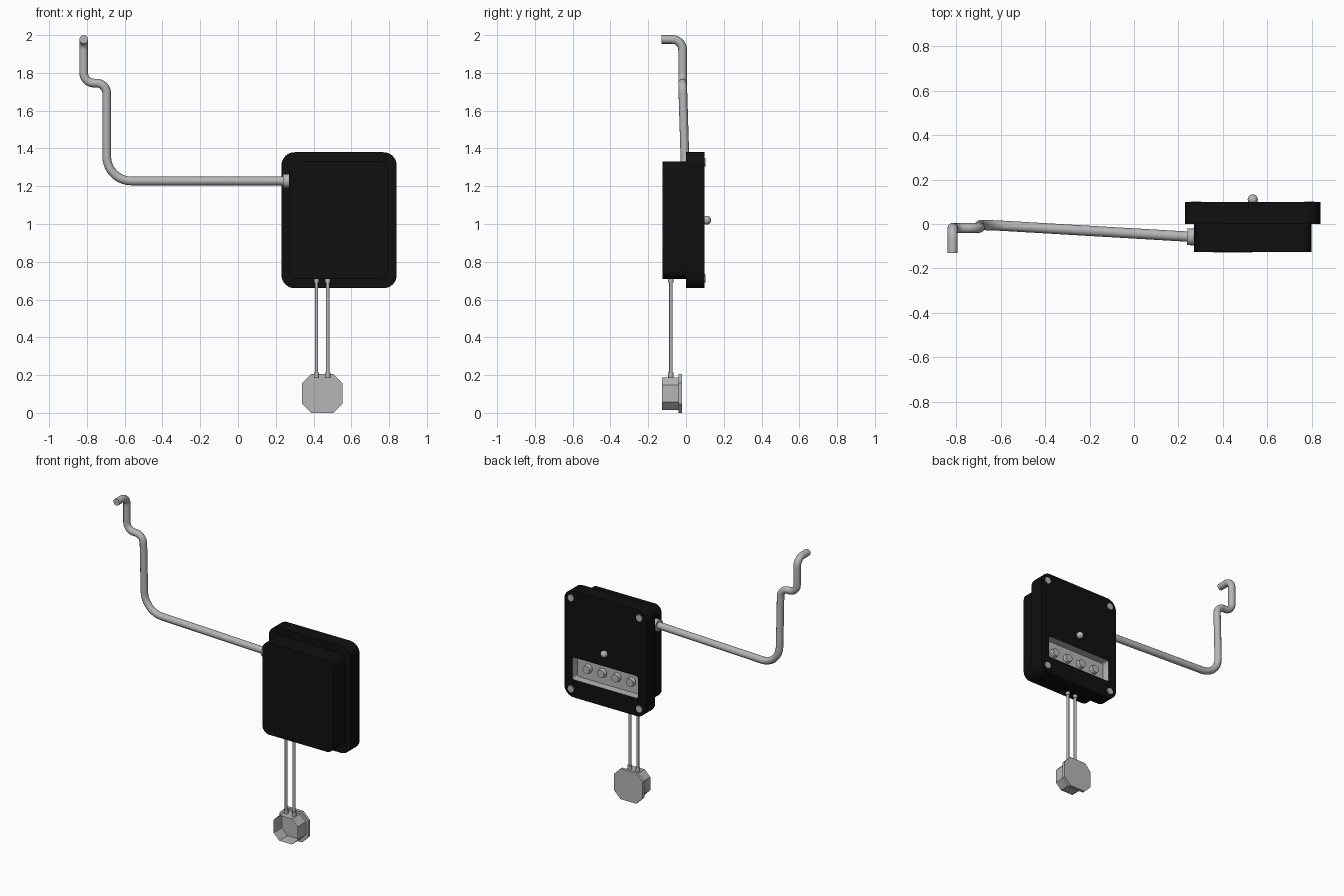
import bpy, bmesh, math
from mathutils import Vector, Matrix

cube = bpy.data.objects.get("Cube")
if cube:
    bpy.data.objects.remove(cube, do_unlink=True)


def material(name, value, rough):
    m = bpy.data.materials.new(name)
    m.use_nodes = True
    col = (value, value, value, 1)
    m.diffuse_color = col
    bsdf = m.node_tree.nodes["Principled BSDF"]
    bsdf.inputs["Base Color"].default_value = col
    bsdf.inputs["Roughness"].default_value = rough
    return m


BLACK = material("casing black", 0.005, 0.6)
GREY = material("metal grey", 0.47, 0.5)


def finish(name, bm, mat, angle=35):
    bmesh.ops.recalc_face_normals(bm, faces=bm.faces[:])
    mesh = bpy.data.meshes.new(name)
    bm.to_mesh(mesh)
    bm.free()
    ob = bpy.data.objects.new(name, mesh)
    bpy.context.collection.objects.link(ob)
    mesh.materials.append(mat)
    smooth(ob, angle)
    return ob


def smooth(ob, angle=35):
    bpy.ops.object.select_all(action="DESELECT")
    ob.select_set(True)
    bpy.context.view_layer.objects.active = ob
    bpy.ops.object.shade_smooth_by_angle(angle=math.radians(angle))


def slab(name, cx, cz, w, h, y0, y1, r, segs, mat, open_front=False):
    """Rounded (or chamfered, segs=1) rectangle in XZ, extruded along y."""
    ring = []
    corners = [(1, 1), (-1, 1), (-1, -1), (1, -1)]
    for q, (sx, sz) in enumerate(corners):
        for i in range(segs + 1):
            a = math.pi / 2 * (q + i / segs)
            ring.append((cx + sx * (w / 2 - r) + r * math.cos(a),
                         cz + sz * (h / 2 - r) + r * math.sin(a)))
    bm = bmesh.new()
    front = [bm.verts.new((x, y0, z)) for x, z in ring]
    back = [bm.verts.new((x, y1, z)) for x, z in ring]
    n = len(ring)
    for i in range(n):
        j = (i + 1) % n
        bm.faces.new((front[i], front[j], back[j], back[i]))
    bm.faces.new(back)
    if not open_front:
        bm.faces.new(front)
    return finish(name, bm, mat, 35)


def cylinder(name, start, end, r, mat, r2=None, sides=20):
    a, b = Vector(start), Vector(end)
    d = b - a
    rot = d.to_track_quat("Z", "Y").to_matrix().to_4x4()
    bm = bmesh.new()
    bmesh.ops.create_cone(bm, cap_ends=True, segments=sides, radius1=r,
                          radius2=r if r2 is None else r2, depth=d.length,
                          matrix=Matrix.Translation((a + b) / 2) @ rot)
    return finish(name, bm, mat)


def bent_rod(name, path, r, mat):
    """Tube through corner points; each entry is (point, bend radius)."""
    pts = [Vector(p) for p, _ in path]
    out = [pts[0]]
    for i in range(1, len(pts) - 1):
        c, rad = pts[i], path[i][1]
        d1 = (c - pts[i - 1]).normalized()
        d2 = (pts[i + 1] - c).normalized()
        half = d1.angle(d2) / 2
        t = rad * math.tan(half)
        centre = c + (d2 - d1).normalized() * (rad / math.cos(half))
        u, v = (c - d1 * t - centre).normalized(), (c + d2 * t - centre).normalized()
        out += [centre + u.slerp(v, k / 10).normalized() * rad for k in range(11)]
    out.append(pts[-1])
    cu = bpy.data.curves.new(name, "CURVE")
    cu.dimensions = "3D"
    cu.bevel_depth = r
    cu.bevel_resolution = 4
    cu.use_fill_caps = True
    sp = cu.splines.new("POLY")
    sp.points.add(len(out) - 1)
    for p, co in zip(sp.points, out):
        p.co = (*co, 1)
    ob = bpy.data.objects.new(name, cu)
    bpy.context.collection.objects.link(ob)
    cu.materials.append(mat)
    bpy.ops.object.select_all(action="DESELECT")
    ob.select_set(True)
    bpy.context.view_layer.objects.active = ob
    bpy.ops.object.convert(target="MESH")
    smooth(bpy.context.view_layer.objects.active, 50)


CX, CZ = 0.535, 1.02

# Casing: front box and wider back plate
slab("front_box", CX, CZ, 0.53, 0.62, -0.125, 0.005, 0.05, 6, BLACK)
plate = slab("back_plate", CX, CZ, 0.61, 0.72, 0.0, 0.098, 0.07, 8, BLACK)

# Terminal recess cut into the back plate, lined in grey
cutter = slab("recess_cutter", CX, 0.855, 0.49, 0.15, 0.045, 0.2, 0.015, 3, GREY)
cutter.hide_render = True
plate.data.materials.append(GREY)
cut = plate.modifiers.new("recess", "BOOLEAN")
cut.operation = "DIFFERENCE"
cut.solver = "EXACT"
cut.material_mode = "TRANSFER"
cut.object = cutter
bpy.ops.object.select_all(action="DESELECT")
plate.select_set(True)
bpy.context.view_layer.objects.active = plate
bpy.ops.object.modifier_apply(modifier=cut.name)
bpy.data.objects.remove(cutter, do_unlink=True)
smooth(plate)

# Row of terminals inside the recess
for i in range(4):
    x = CX + (i - 1.5) * 0.108
    cylinder(f"terminal_{i + 1}", (x, 0.04, 0.855), (x, 0.07, 0.855), 0.03, GREY, 0.026)

# Corner screws and centre knob on the back
for sx, side in ((1, "left"), (-1, "right")):
    for sz, level in ((1, "upper"), (-1, "lower")):
        x, z = CX + sx * 0.255, CZ + sz * 0.307
        cylinder(f"{level}_{side}_screw", (x, 0.09, z), (x, 0.102, z), 0.027, GREY, 0.022)
bm = bmesh.new()
bmesh.ops.create_uvsphere(bm, u_segments=20, v_segments=12, radius=0.023,
                          matrix=Matrix.Translation((CX, 0.11, CZ)))
finish("centre_knob", bm, GREY)

# Bent crank rod with its collar on the casing
bent_rod("crank_rod", [
    ((0.28, -0.059, 1.228), 0),
    ((-0.695, -0.002, 1.228), 0.13),
    ((-0.695, -0.018, 1.746), 0.055),
    ((-0.817, -0.018, 1.746), 0.055),
    ((-0.817, -0.018, 1.977), 0.055),
    ((-0.817, -0.13, 1.977), 0)], 0.023, GREY)
cylinder("rod_collar", (0.24, -0.057, 1.228), (0.28, -0.059, 1.228), 0.038, GREY)

# Twin hanging rods with end sleeves
for x, side in ((0.416, "right"), (0.475, "left")):
    cylinder(f"{side}_hanger", (x, -0.08, 0.19), (x, -0.08, 0.72), 0.009, GREY, sides=14)
    cylinder(f"{side}_top_sleeve", (x, -0.08, 0.69), (x, -0.08, 0.715), 0.014, GREY, sides=14)
    cylinder(f"{side}_bottom_sleeve", (x, -0.08, 0.185), (x, -0.08, 0.215), 0.014, GREY, sides=14)

# Eight-sided hollow cup with a wider back flange
slab("cup_flange", 0.445, 0.1025, 0.214, 0.205, -0.04, -0.02, 0.048, 1, GREY)
slab("cup_body", 0.445, 0.1025, 0.178, 0.172, -0.128, -0.0395, 0.042, 1, GREY, True)
